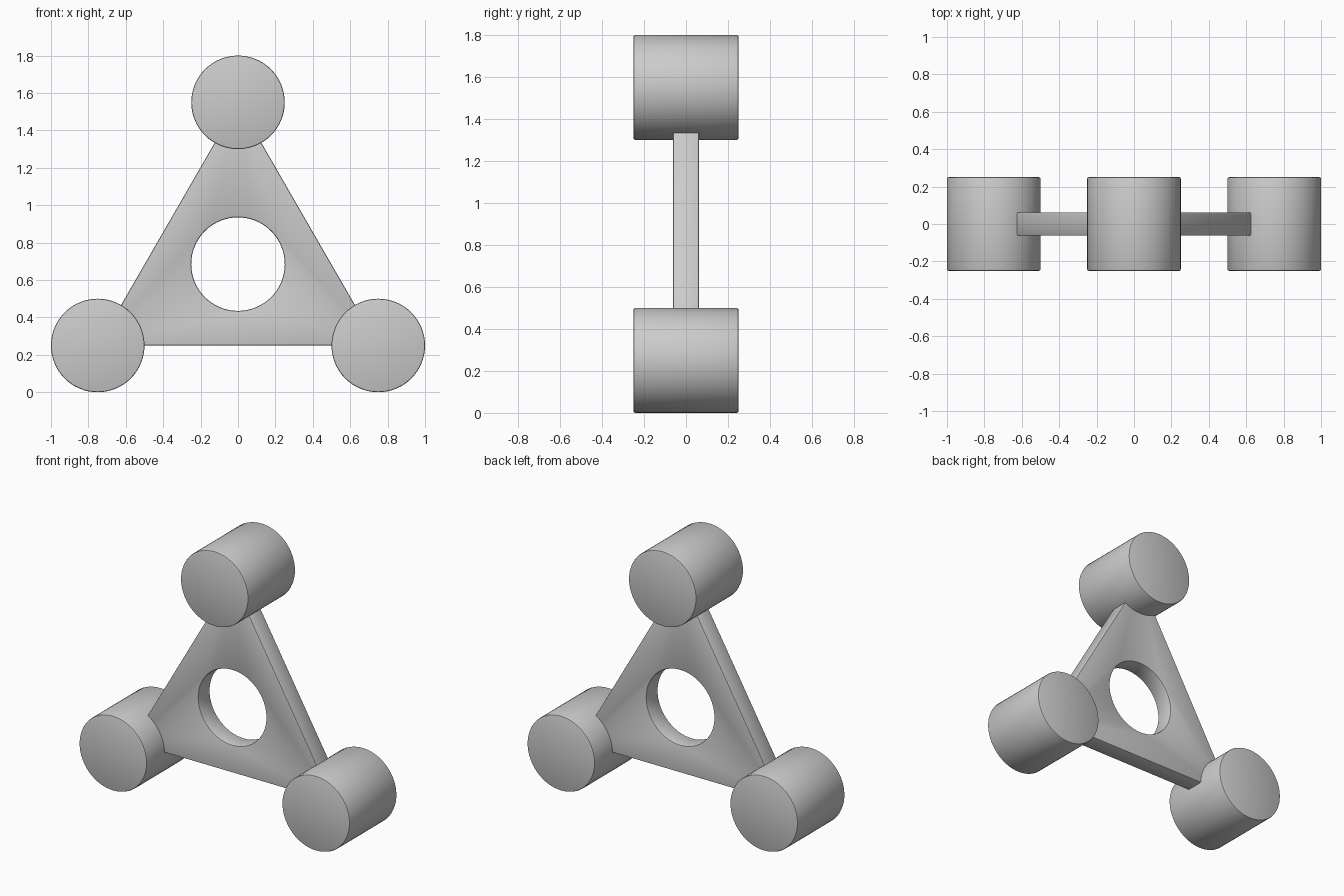
import bpy, bmesh, math

if "Cube" in bpy.data.objects:
    bpy.data.objects.remove(bpy.data.objects["Cube"], do_unlink=True)

GREY = (0.6, 0.6, 0.6, 1)
grey = bpy.data.materials.new("plain grey")
grey.use_nodes = True
grey.diffuse_color = GREY
grey.node_tree.nodes["Principled BSDF"].inputs["Base Color"].default_value = GREY

RADIUS = 0.25
CORNERS = {"left": (0.75, 0.25), "right": (-0.75, 0.25), "top": (0, 1.55)}


def cylinder(name, x, z, radius, depth):
    bpy.ops.mesh.primitive_cylinder_add(
        vertices=64, radius=radius, depth=depth,
        location=(x, 0, z), rotation=(math.pi / 2, 0, 0))
    obj = bpy.context.object
    obj.name = name
    obj.data.materials.append(grey)
    return obj


def finish(obj):
    # Softened rim, smooth sides and flat caps
    bevel = obj.modifiers.new("rim", 'BEVEL')
    bevel.width = 0.008
    bevel.segments = 2
    bevel.limit_method = 'ANGLE'
    bevel.angle_limit = math.radians(40)
    bpy.context.view_layer.objects.active = obj
    bpy.ops.object.select_all(action='DESELECT')
    obj.select_set(True)
    bpy.ops.object.modifier_apply(modifier=bevel.name)
    bpy.ops.object.shade_smooth_by_angle(angle=math.radians(30))


# Corner cylinders
for side, (x, z) in CORNERS.items():
    finish(cylinder(side + "_cylinder", x, z, RADIUS, 0.5))

# Triangular plate spanning the cylinder centres
HALF = 0.0625
bm = bmesh.new()
base = bm.faces.new([bm.verts.new((x, -HALF, z)) for x, z in CORNERS.values()])
grown = bmesh.ops.extrude_face_region(bm, geom=[base])["geom"]
bmesh.ops.translate(bm, vec=(0, 2 * HALF, 0),
                    verts=[v for v in grown if isinstance(v, bmesh.types.BMVert)])
bmesh.ops.recalc_face_normals(bm, faces=bm.faces)
mesh = bpy.data.meshes.new("triangle_plate")
bm.to_mesh(mesh)
bm.free()
mesh.materials.append(grey)
plate = bpy.data.objects.new("triangle_plate", mesh)
bpy.context.collection.objects.link(plate)

# Round hole through the middle of the plate
cutter = cylinder("hole_cutter", 0, 0.685, 0.25, 0.5)
hole = plate.modifiers.new("hole", 'BOOLEAN')
hole.operation = 'DIFFERENCE'
hole.solver = 'EXACT'
hole.object = cutter
bpy.context.view_layer.objects.active = plate
bpy.ops.object.modifier_apply(modifier=hole.name)
bpy.data.objects.remove(cutter, do_unlink=True)
finish(plate)
